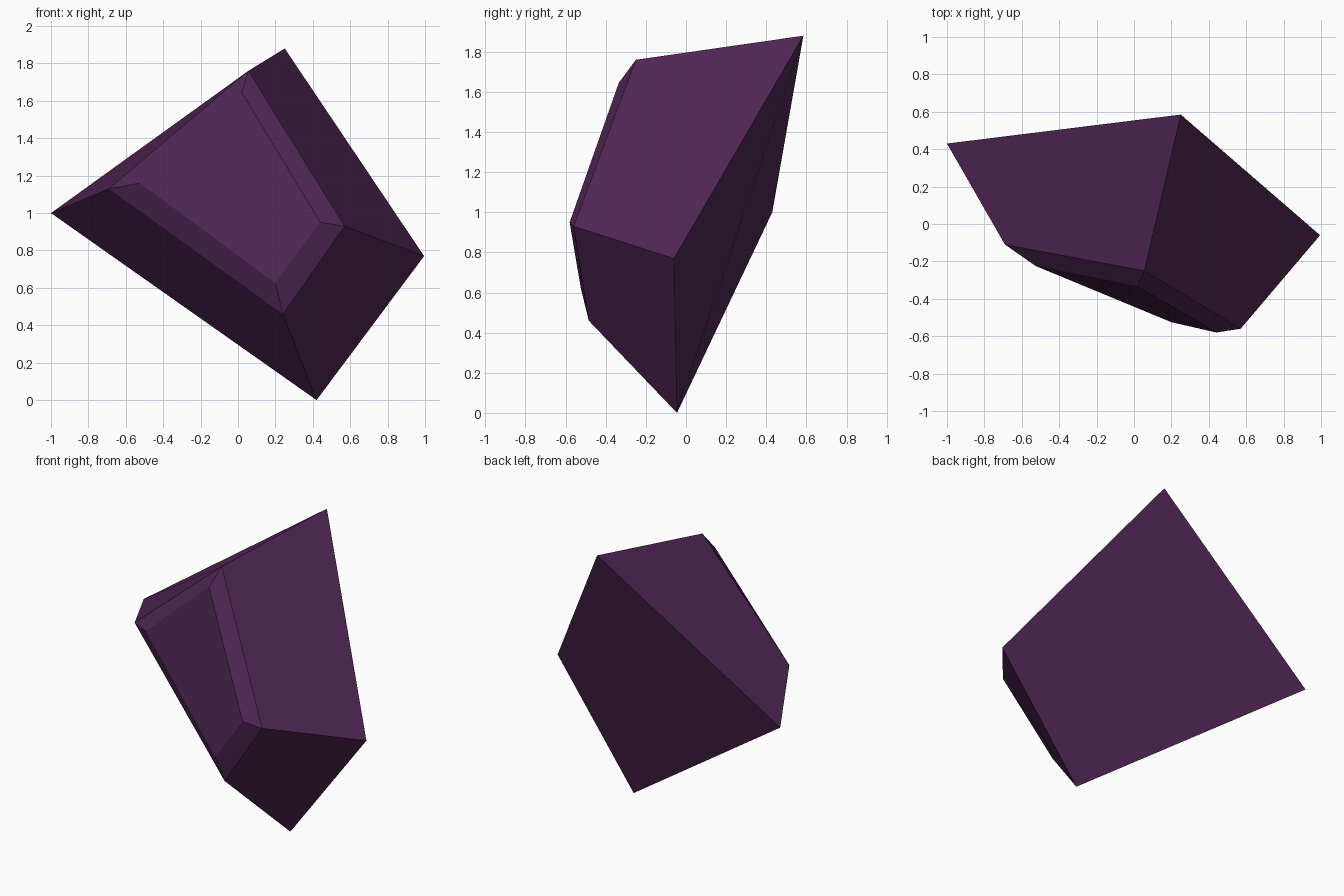
import bpy, bmesh

cube = bpy.data.objects.get("Cube")
if cube:
    bpy.data.objects.remove(cube, do_unlink=True)

# Single dark purple material
mat = bpy.data.materials.new("dark purple")
color = (0.08, 0.02, 0.09, 1.0)
mat.diffuse_color = color
mat.use_nodes = True
bsdf = mat.node_tree.nodes["Principled BSDF"]
bsdf.inputs["Base Color"].default_value = color
bsdf.inputs["Roughness"].default_value = 0.7

# Cross-sections from back to front, each ordered left, top, right, bottom
RINGS = [
    [(-1.0, 0.43, 1.0), (0.25, 0.585, 1.88), (0.995, -0.06, 0.77), (0.42, -0.045, 0.0)],
    [(-0.69, -0.11, 1.13), (0.055, -0.25, 1.76), (0.57, -0.56, 0.93), (0.24, -0.485, 0.46)],
    [(-0.525, -0.225, 1.16), (0.02, -0.335, 1.645), (0.44, -0.58, 0.95), (0.20, -0.525, 0.625)],
]

bm = bmesh.new()
rings = [[bm.verts.new(p) for p in ring] for ring in RINGS]

# Back facet and front facet
back, front = rings[0], rings[-1]
bm.faces.new(back[1:] + back[:1])
bm.faces.new(front[::-1])

# Side facets, then the narrow chamfer around the front facet
for outer, inner in zip(rings, rings[1:]):
    for i in range(4):
        j = (i + 1) % 4
        quad = [outer[i], inner[i], inner[j], outer[j]]
        if i:  # start corner sets the fold that keeps the stone convex
            quad = quad[1:] + quad[:1]
        bm.faces.new(quad)

mesh = bpy.data.meshes.new("faceted_stone")
bm.to_mesh(mesh)
bm.free()
mesh.materials.append(mat)
stone = bpy.data.objects.new("faceted_stone", mesh)
bpy.context.collection.objects.link(stone)
